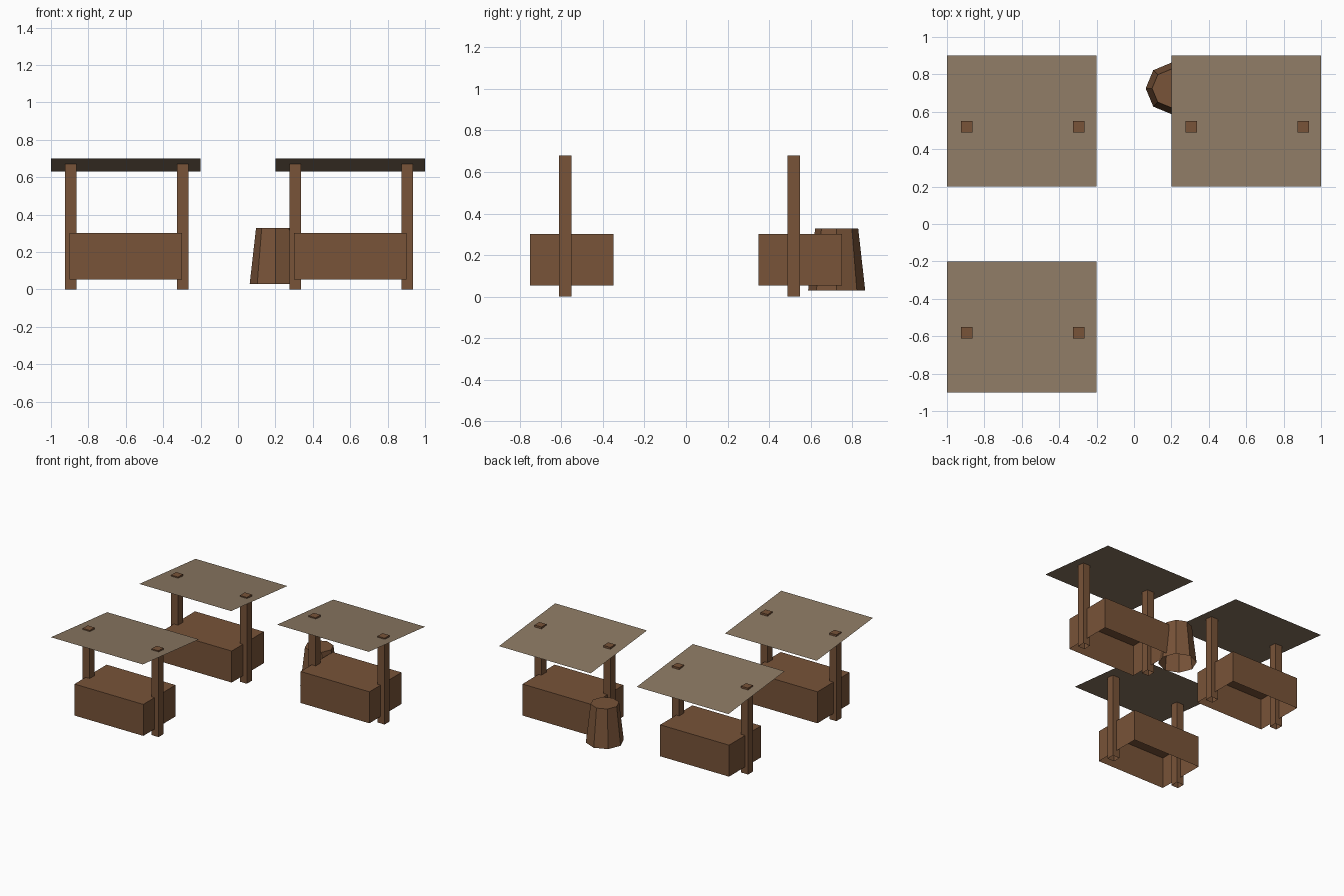
import bpy, bmesh
from mathutils import Matrix, Vector

if "Cube" in bpy.data.objects:
    bpy.data.objects.remove(bpy.data.objects["Cube"])


def material(name, rgb):
    m = bpy.data.materials.new(name)
    m.diffuse_color = (*rgb, 1.0)
    m.use_nodes = True
    m.node_tree.nodes["Principled BSDF"].inputs["Base Color"].default_value = m.diffuse_color
    return m


WOOD = material("brown wood", (0.188, 0.087, 0.040))
CANVAS = material("tan canvas", (0.262, 0.191, 0.125))


def finish(name, bm, mat):
    me = bpy.data.meshes.new(name)
    bm.to_mesh(me)
    bm.free()
    me.materials.append(mat)
    ob = bpy.data.objects.new(name, me)
    bpy.context.collection.objects.link(ob)
    return ob


def drop_bottom(bm):
    bm.normal_update()
    low = [f for f in bm.faces if f.normal.z < -0.9]
    bmesh.ops.delete(bm, geom=low, context='FACES')


def open_box(name, centre, size, mat):
    # box without a bottom face
    bm = bmesh.new()
    bmesh.ops.create_cube(bm, size=1, matrix=Matrix.Translation(centre) @ Matrix.Diagonal((*size, 1)))
    drop_bottom(bm)
    return finish(name, bm, mat)


def awning(name, x, y):
    # single sloping sheet, high at the front
    bm = bmesh.new()
    corners = [(-0.4, -0.35, 0.70), (0.4, -0.35, 0.70), (0.4, 0.35, 0.63), (-0.4, 0.35, 0.63)]
    bm.faces.new([bm.verts.new((x + a, y + b, c)) for a, b, c in corners])
    return finish(name, bm, CANVAS)


# three market stalls: counter, two posts, awning
stalls = {"back_left": (-0.6, 0.55), "back_right": (0.6, 0.55), "front_left": (-0.6, -0.55)}
for label, (x, y) in stalls.items():
    open_box(label + "_counter", Vector((x, y, 0.177)), (0.6, 0.4, 0.248), WOOD)
    for side, dx in (("left", -0.295), ("right", 0.305)):
        open_box(f"{label}_{side}_post", Vector((x + dx, y - 0.031, 0.34)), (0.061, 0.061, 0.68), WOOD)
    awning(label + "_awning", x, y)

# tapered eight-sided barrel behind the back right stall
bm = bmesh.new()
bmesh.ops.create_cone(bm, cap_ends=True, segments=8, radius1=0.1375, radius2=0.1035, depth=0.3,
                      matrix=Matrix.Translation((0.2, 0.725, 0.179)))
drop_bottom(bm)
finish("barrel", bm, WOOD)
